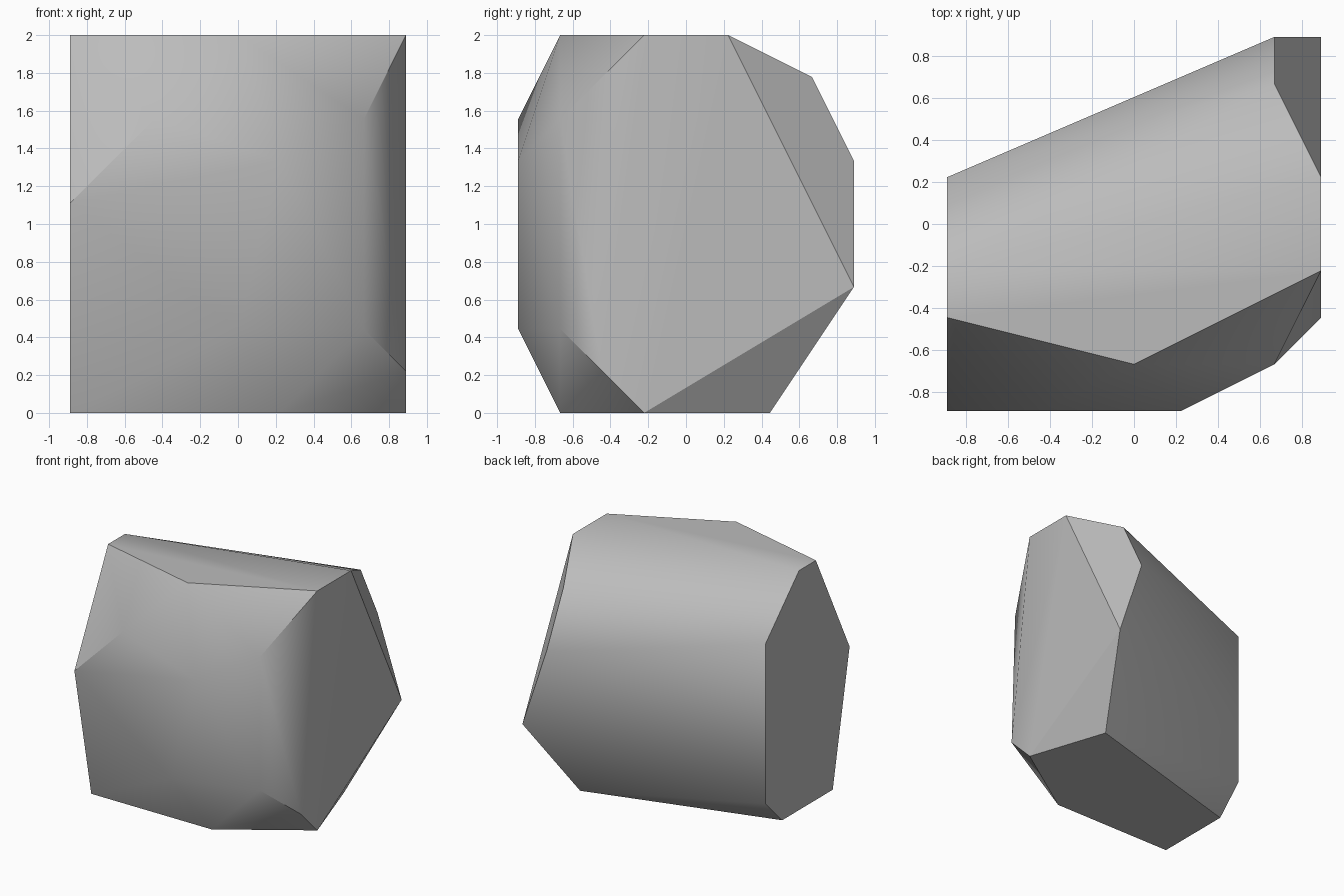
import bpy, bmesh, math

cube = bpy.data.objects.get("Cube")
if cube:
    bpy.data.objects.remove(cube, do_unlink=True)

UNIT = 2 / 9  # the boulder's corners sit on a regular grid of this step

# Corners, grouped by where they lie on the boulder
corners = [
    # end facing -x
    (-4, -2, 9), (-4, -1, 9), (-4, 1, 7), (-4, 1, 1), (-4, 0, 0), (-4, -3, 0), (-4, -4, 5),
    # end facing +x
    (4, -1, 9), (4, 1, 9), (4, 4, 3), (4, -1, 0), (4, -2, 1),
    # front bulge
    (0, -3, 9), (-2, -4, 7), (1, -4, 6), (0, -4, 2), (3, -3, 7), (3, -3, 2), (1, -3, 0),
    # back bulge
    (3, 3, 8), (3, 4, 6), (3, 2, 0),
]

# Wrap the corners in a convex skin and merge flat neighbours
bm = bmesh.new()
for c in corners:
    bm.verts.new([v * UNIT for v in c])
bmesh.ops.convex_hull(bm, input=bm.verts)
bmesh.ops.dissolve_limit(bm, angle_limit=math.radians(0.5), verts=bm.verts, edges=bm.edges)
bmesh.ops.recalc_face_normals(bm, faces=bm.faces)
mesh = bpy.data.meshes.new("boulder")
bm.to_mesh(mesh)
bm.free()

boulder = bpy.data.objects.new("boulder", mesh)
bpy.context.collection.objects.link(boulder)

# Stone colour
stone = bpy.data.materials.new("grey_stone")
stone.use_nodes = True
grey = (0.5, 0.5, 0.5, 1)
stone.diffuse_color = grey
stone.node_tree.nodes["Principled BSDF"].inputs["Base Color"].default_value = grey
mesh.materials.append(stone)

# Soft shading across gentle bends, crisp at strong ridges
bpy.ops.object.select_all(action="DESELECT")
boulder.select_set(True)
bpy.context.view_layer.objects.active = boulder
bpy.ops.object.shade_smooth_by_angle(angle=math.radians(30))
